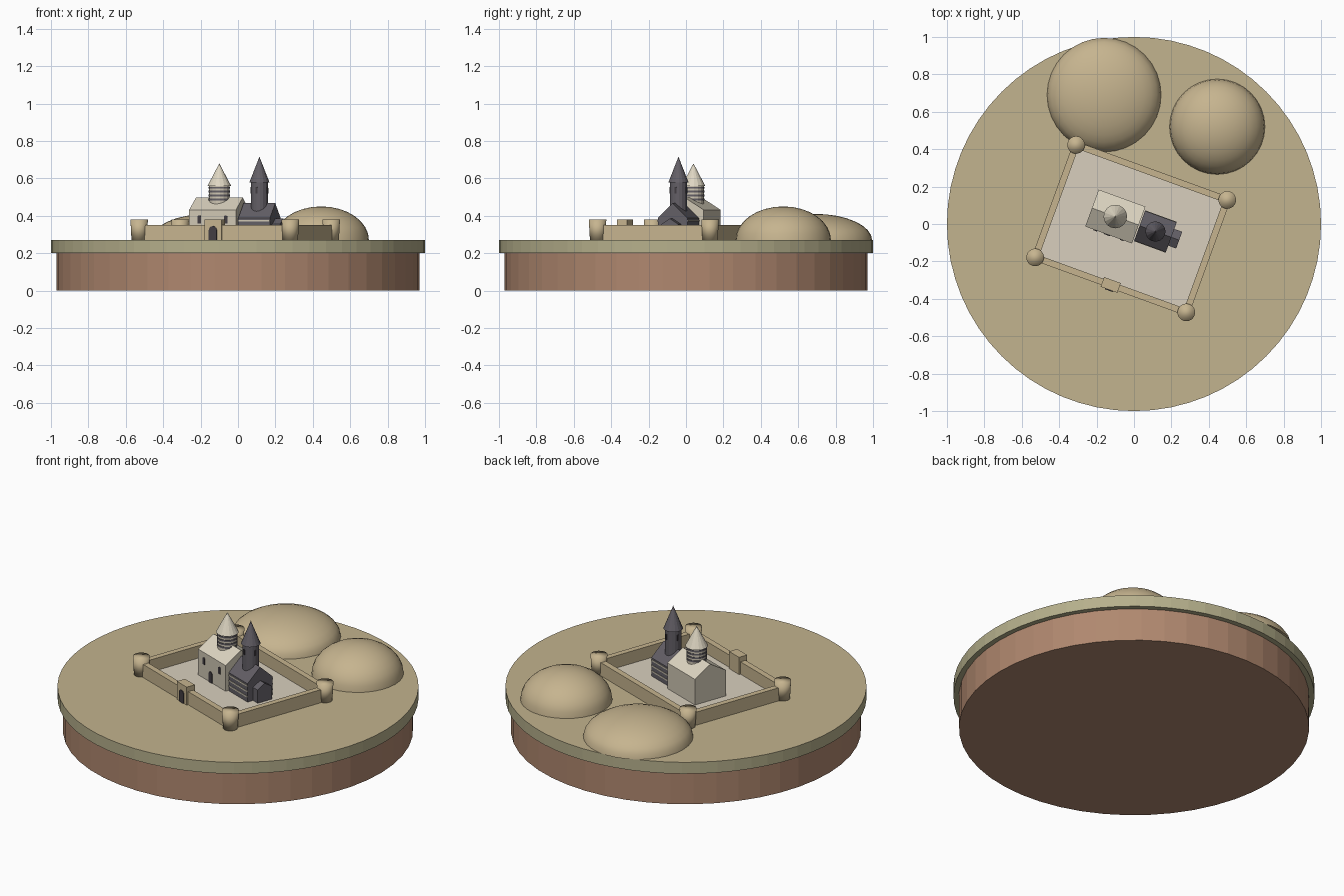
import bpy, bmesh, math
from mathutils import Matrix, Vector

if "Cube" in bpy.data.objects:
    bpy.data.objects.remove(bpy.data.objects["Cube"])


def material(name, r, g, b):
    lin = [(c / 255 / 12.92 if c < 11 else ((c / 255 + 0.055) / 1.055) ** 2.4) for c in (r, g, b)]
    m = bpy.data.materials.new(name)
    m.use_nodes = True
    m.diffuse_color = (*lin, 1)
    bsdf = next(n for n in m.node_tree.nodes if n.type == 'BSDF_PRINCIPLED')
    bsdf.inputs["Base Color"].default_value = (*lin, 1)
    return m


SAND = material("sand", 194, 179, 142)
RIM = material("olive_sand", 182, 176, 140)
EARTH = material("brown_earth", 176, 136, 111)
WALL = material("wall_stone", 198, 180, 143)
PAVING = material("paving", 216, 207, 190)
PALE = material("pale_stone", 208, 199, 180)
PALE_ROOF = material("pale_roof", 222, 214, 194)
DARK = material("dark_stone", 99, 95, 102)
OPENING = material("opening", 66, 61, 66)

# Compound frame: everything inside the walls shares one turn
YARD = Matrix.Translation((-0.015, -0.025, 0)) @ Matrix.Rotation(math.radians(-20), 4, 'Z')
HERE = Matrix.Identity(4)
GROUND = 0.27


def finish(name, bm, mats, frame, smooth=False):
    bmesh.ops.recalc_face_normals(bm, faces=bm.faces)
    me = bpy.data.meshes.new(name)
    bm.to_mesh(me)
    bm.free()
    for m in mats:
        me.materials.append(m)
    for p in me.polygons:
        p.use_smooth = smooth
    ob = bpy.data.objects.new(name, me)
    ob.matrix_world = frame
    bpy.context.scene.collection.objects.link(ob)
    return ob


def drum(name, x, y, z0, z1, r0, r1, mat, frame=YARD, sides=16, smooth=False):
    bm = bmesh.new()
    bmesh.ops.create_cone(bm, cap_ends=True, segments=sides, radius1=r0, radius2=r1, depth=z1 - z0)
    bmesh.ops.translate(bm, verts=bm.verts, vec=(x, y, (z0 + z1) / 2))
    return finish(name, bm, [mat], frame, smooth)


def box(name, x, y, z0, z1, w, d, mat):
    bm = bmesh.new()
    bmesh.ops.create_cube(bm, size=1)
    bmesh.ops.scale(bm, verts=bm.verts, vec=(w, d, z1 - z0))
    bmesh.ops.translate(bm, verts=bm.verts, vec=(x, y, (z0 + z1) / 2))
    return finish(name, bm, [mat], YARD)


def prism(name, outline, axis, length, origin, mats):
    """Extrude an (across, height) outline along the local x or y axis."""
    bm = bmesh.new()
    ring = []
    for a, z in outline:
        v = (-length / 2, a, z) if axis == 'x' else (a, -length / 2, z)
        ring.append(bm.verts.new(Vector(v) + Vector(origin)))
    face = bm.faces.new(ring)
    new = bmesh.ops.extrude_face_region(bm, geom=[face])["geom"]
    step = (length, 0, 0) if axis == 'x' else (0, length, 0)
    bmesh.ops.translate(bm, verts=[g for g in new if isinstance(g, bmesh.types.BMVert)], vec=step)
    ob = finish(name, bm, mats, YARD)
    # Sloping faces take the roof colour
    if len(mats) > 1:
        for p in ob.data.polygons:
            p.material_index = int(p.normal.z > 0.1)
    return ob


def house(name, x, y, length, width, eave, ridge, mats):
    w = width / 2
    outline = [(-w, GROUND), (w, GROUND), (w, eave), (0, ridge), (-w, eave)]
    return prism(name, outline, 'x', length, (x, y, 0), mats)


def arch(name, x, y, z, width, height, mat):
    r = width / 2
    top = [(r * math.cos(math.pi * i / 8), height - r + r * math.sin(math.pi * i / 8)) for i in range(9)]
    return prism(name, [(-r, 0), (r, 0)] + top, 'y', 0.008, (x, y, z), [mat])


def hill(name, x, y, radius, height):
    bm = bmesh.new()
    bmesh.ops.create_uvsphere(bm, u_segments=32, v_segments=16, radius=1)
    bmesh.ops.delete(bm, geom=[v for v in bm.verts if v.co.z < -0.01], context='VERTS')
    bmesh.ops.scale(bm, verts=bm.verts, vec=(radius, radius, height))
    return finish(name, bm, [WALL], Matrix.Translation((x, y, GROUND)), True)


# Round base
drum("earth_base", 0, 0, 0, 0.2, 0.97, 0.97, EARTH, HERE, 48)
ground = drum("ground_disc", 0, 0, 0.2, GROUND, 1, 1, RIM, HERE, 64)
ground.data.materials.append(SAND)
for p in ground.data.polygons:
    p.material_index = int(p.normal.z > 0.5)

# Hills
hill("large_hill", -0.16, 0.69, 0.305, 0.14)
hill("small_hill", 0.445, 0.52, 0.255, 0.18)

# Courtyard, perimeter walls and corner towers
U, V = 0.43, 0.32
box("courtyard_floor", 0, 0, GROUND, 0.275, 2 * U, 2 * V, PAVING)
for s, side in ((-1, "front"), (1, "back")):
    box(side + "_wall", 0, s * V, GROUND, 0.35, 2 * U, 0.035, WALL)
for s, side in ((-1, "right"), (1, "left")):
    box(side + "_wall", s * U, 0, GROUND, 0.35, 0.035, 2 * V, WALL)
    for t, end in ((-1, "front"), (1, "back")):
        drum(f"{end}_{side}_tower", s * U, t * V, GROUND, 0.38, 0.041, 0.047, WALL, sides=24, smooth=True)

# Gatehouse
box("gatehouse", 0, -V, GROUND, 0.38, 0.095, 0.055, WALL)
arch("gate_opening", 0, -V - 0.028, GROUND, 0.045, 0.075, OPENING)

# Pale church
CX, CY = -0.102, 0.032
house("pale_church", CX, CY, 0.266, 0.21, 0.432, 0.497, [PALE, PALE_ROOF])
drum("pale_drum", CX, CY, 0.43, 0.56, 0.055, 0.055, PALE)
for i in range(4):
    z = 0.482 + i * 0.021
    drum(f"drum_band_{i + 1}", CX, CY, z, z + 0.01, 0.058, 0.058, DARK)
drum("pale_spire", CX, CY, 0.56, 0.68, 0.063, 0.0, PALE_ROOF)
front = CY - 0.105
arch("church_door", CX - 0.01, front, GROUND, 0.035, 0.07, OPENING)
for s in (-1, 1):
    arch("church_window", CX + s * 0.075, front, 0.36, 0.02, 0.042, OPENING)

# Dark chapel with pale courses on its long sides
DX, DY = 0.127, 0.03
house("dark_chapel", DX, DY, 0.18, 0.17, 0.387, 0.467, [DARK])
house("chapel_porch", DX + 0.11, DY, 0.05, 0.095, 0.355, 0.385, [DARK])
for i in range(3):
    z = 0.303 + i * 0.033
    for s in (-1, 1):
        box("pale_course", DX, DY + s * 0.085, z, z + 0.008, 0.18, 0.006, PALE)
drum("chapel_tower", DX, DY, 0.4, 0.58, 0.046, 0.046, DARK)
drum("chapel_spire", DX, DY, 0.578, 0.716, 0.054, 0.0, DARK)
for k in range(4):
    turn = YARD @ Matrix.Translation((DX, DY, 0)) @ Matrix.Rotation(k * math.pi / 2, 4, 'Z')
    slit = arch("tower_window", 0, -0.044, 0.52, 0.012, 0.035, OPENING)
    slit.matrix_world = turn
